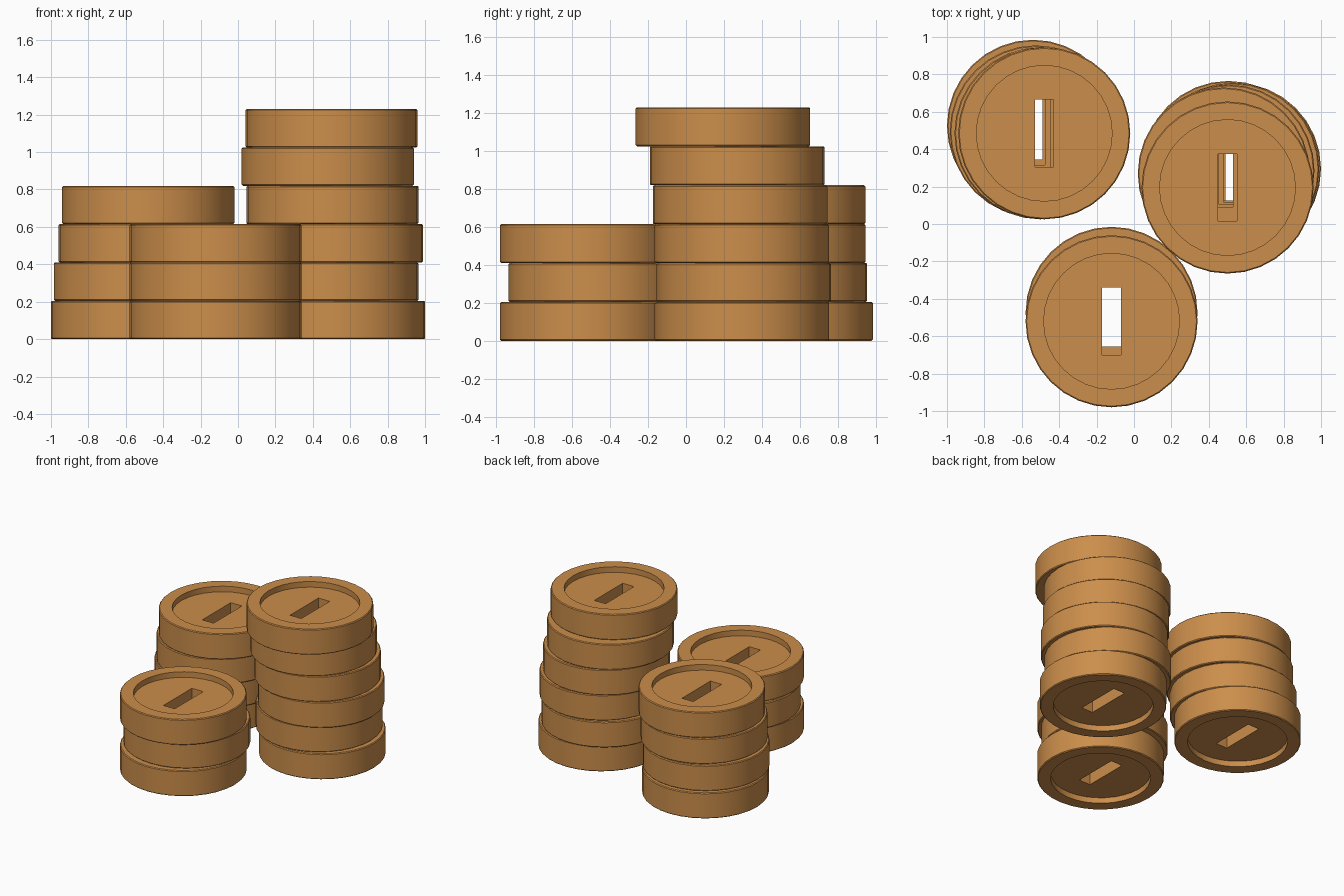
import bpy
import bmesh
from math import cos, sin, tau

cube = bpy.data.objects.get("Cube")
if cube:
    bpy.data.objects.remove(cube, do_unlink=True)

SIDES = 32
RADIUS, INNER = 0.46, 0.363
THICK, RECESS, BEVEL = 0.205, 0.045, 0.006
SLOT_X, SLOT_Y = 0.05, 0.18

copper = bpy.data.materials.new("copper")
copper.use_nodes = True
colour = (0.60, 0.27, 0.07, 1)
copper.diffuse_color = colour
copper.node_tree.nodes["Principled BSDF"].inputs["Base Color"].default_value = colour


def circle(bm, r, z):
    return [bm.verts.new((r * cos(tau * i / SIDES), r * sin(tau * i / SIDES), z))
            for i in range(SIDES)]


def rectangle(bm, z):
    return [bm.verts.new((sx * SLOT_X, sy * SLOT_Y, z))
            for sx, sy in ((1, 1), (-1, 1), (-1, -1), (1, -1))]


def bridge(bm, a, b):
    n = len(a)
    for i in range(n):
        j = (i + 1) % n
        bm.faces.new((a[i], a[j], b[j], b[i]))


def loop_edges(bm, loop):
    found = []
    for a, b in zip(loop, loop[1:] + loop[:1]):
        found.append(bm.edges.get((a, b)) or bm.edges.new((a, b)))
    return found


def coin_mesh():
    bm = bmesh.new()
    low, high = RECESS, THICK - RECESS
    # Raised rim, lathed from the lower recess round to the upper one
    profile = [(INNER, low), (INNER, 0), (RADIUS - BEVEL, 0), (RADIUS, BEVEL),
               (RADIUS, THICK - BEVEL), (RADIUS - BEVEL, THICK),
               (INNER, THICK), (INNER, high)]
    rings = [circle(bm, r, z) for r, z in profile]
    for a, b in zip(rings, rings[1:]):
        bridge(bm, a, b)
    # Slot walls and the two recessed faces around the slot
    slots = [rectangle(bm, low), rectangle(bm, high)]
    bridge(bm, slots[1], slots[0])
    for ring, slot in ((rings[0], slots[0]), (rings[-1], slots[1])):
        bmesh.ops.triangle_fill(bm, use_beauty=True,
                                edges=loop_edges(bm, ring) + loop_edges(bm, slot))
    bmesh.ops.recalc_face_normals(bm, faces=bm.faces)
    mesh = bpy.data.meshes.new("coin")
    bm.to_mesh(mesh)
    bm.free()
    mesh.materials.append(copper)
    return mesh


# Coin centres in each stack, from the bottom up
stacks = {
    "left_stack": [(0.54, 0.295), (0.505, 0.305), (0.53, 0.295),
                   (0.505, 0.285), (0.48, 0.27), (0.50, 0.195)],
    "right_stack": [(-0.54, 0.525), (-0.525, 0.495), (-0.50, 0.485), (-0.48, 0.485)],
    "front_stack": [(-0.12, -0.52), (-0.12, -0.475), (-0.12, -0.52)],
}

mesh = coin_mesh()
for name, centres in stacks.items():
    for level, (x, y) in enumerate(centres):
        coin = bpy.data.objects.new(f"{name}_coin_{level + 1}", mesh)
        coin.location = (x, y, level * THICK)
        bpy.context.collection.objects.link(coin)

# Smooth sides, crisp edges
bpy.ops.object.select_all(action="DESELECT")
coin.select_set(True)
bpy.context.view_layer.objects.active = coin
bpy.ops.object.shade_smooth_by_angle(angle=0.52)
